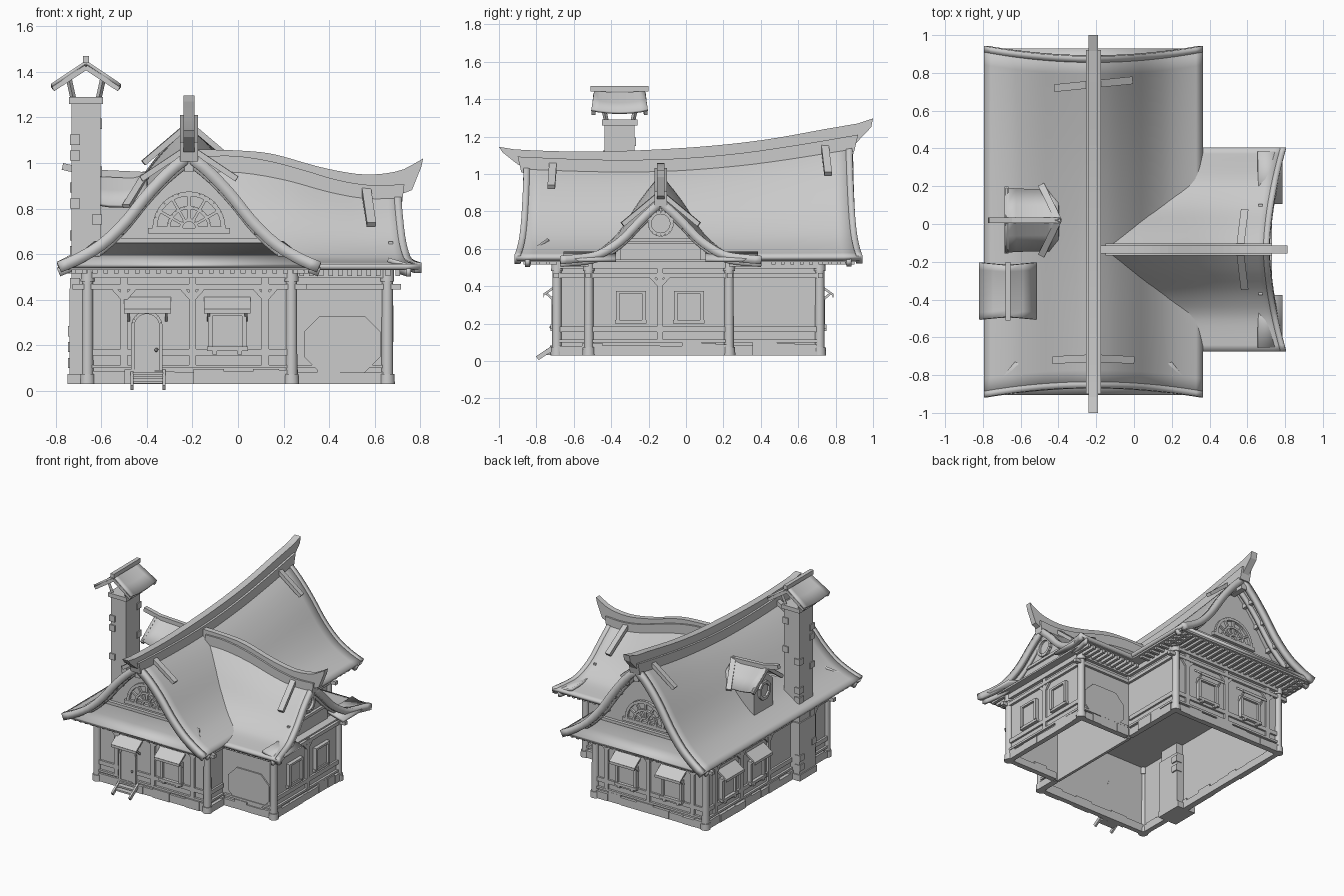
import bpy, bmesh, math, random
from mathutils import Matrix, Vector

if "Cube" in bpy.data.objects:
    bpy.data.objects.remove(bpy.data.objects["Cube"], do_unlink=True)
random.seed(4)
GREY = (0.6, 0.6, 0.6, 1)
mat = bpy.data.materials.new("plain grey")
mat.use_nodes = True
mat.diffuse_color = GREY
mat.node_tree.nodes["Principled BSDF"].inputs["Base Color"].default_value = GREY


# ---- helpers ----
def done(bm, name, M=None, thick=0, smooth=False, recalc=True):
    if recalc:
        bmesh.ops.recalc_face_normals(bm, faces=bm.faces)
    if M:
        bm.transform(M)
    me = bpy.data.meshes.new(name)
    bm.to_mesh(me)
    bm.free()
    me.materials.append(mat)
    ob = bpy.data.objects.new(name, me)
    bpy.context.collection.objects.link(ob)
    if thick:
        mod = ob.modifiers.new("thickness", "SOLIDIFY")
        mod.thickness, mod.offset = thick, -1
    if smooth:
        bpy.ops.object.select_all(action="DESELECT")
        ob.select_set(True)
        bpy.context.view_layer.objects.active = ob
        bpy.ops.object.shade_smooth_by_angle(angle=0.6)
    return ob


def box(bm, x0, x1, y0, y1, z0, z1):
    mid = Matrix.Translation(((x0 + x1) / 2, (y0 + y1) / 2, (z0 + z1) / 2))
    bmesh.ops.create_cube(bm, size=1, matrix=mid @ Matrix.Diagonal((x1 - x0, y1 - y0, z1 - z0, 1)))


def beam(bm, p, q, w, h):
    p, q = Vector(p), Vector(q)
    rot = (q - p).to_track_quat("Y", "Z").to_matrix().to_4x4()
    bmesh.ops.create_cube(bm, size=1, matrix=Matrix.Translation((p + q) / 2) @ rot
                          @ Matrix.Diagonal((w, (q - p).length, h, 1)))


def prism(bm, pts, ext):
    face = bm.faces.new([bm.verts.new(p) for p in pts])
    out = bmesh.ops.extrude_face_region(bm, geom=[face])["geom"]
    bmesh.ops.translate(bm, vec=ext, verts=[v for v in out if isinstance(v, bmesh.types.BMVert)])


def shell(name, us, vs, fn, thick, M=None):
    bm = bmesh.new()
    g = [[bm.verts.new(fn(u, v)) for v in vs] for u in us]
    for i in range(len(us) - 1):
        for j in range(len(vs) - 1):
            bm.faces.new((g[i][j], g[i + 1][j], g[i + 1][j + 1], g[i][j + 1]))
    bm.normal_update()
    if sum(f.normal.z for f in bm.faces) < 0:
        bmesh.ops.reverse_faces(bm, faces=bm.faces)
    return done(bm, name, M, thick, True, False)


def span(a, b, n):
    return [a + (b - a) * i / n for i in range(n + 1)]


def curve(tab):
    def slope(k):
        a, b = tab[max(k - 1, 0)], tab[min(k + 1, len(tab) - 1)]
        return (b[1] - a[1]) / (b[0] - a[0])

    def f(s):
        i = max(0, min(len(tab) - 2, sum(t[0] <= s for t in tab) - 1))
        (a, p), (b, q) = tab[i], tab[i + 1]
        t, h = (s - a) / (b - a), b - a
        return ((2*t**3 - 3*t*t + 1) * p + (t**3 - 2*t*t + t) * h * slope(i)
                + (3*t*t - 2*t**3) * q + (t**3 - t*t) * h * slope(i + 1))
    return f


def frame(x, y, deg):
    return Matrix.Translation((x, y, 0)) @ Matrix.Rotation(math.radians(deg), 4, "Z")


# ---- main roof ----
CX, EAVE = -0.215, 0.56
sweep = curve([(0, 1), (.1, .84), (.2, .63), (.3, .38), (.4, .19), (.5, .07), (.58, 0)])
ridge = curve([(-.95, 1.06), (-.6, 1.045), (-.3, 1.04), (0, 1.05), (.4, 1.09), (.95, 1.18)])
ends = lambda d: (-.86 - .05 * (d / .58) ** 2, .88 + .055 * (d / .58) ** 2)
main_z = lambda d, y: EAVE + (ridge(y) - EAVE) * sweep(abs(d))
DS = span(-.58, .58, 32)


def main_point(d, t):
    a, b = ends(d)
    y = a + (b - a) * t
    return CX + d, y, main_z(d, y)


shell("main_roof", DS, span(0, 1, 20), main_point, .025)
for tag, e, s in (("front", 0, 1), ("back", 1, -1)):
    for nm, o0, o1, drop, th in (("barge_board", -.008, .025, -.006, .05), ("inner_trim", .05, .075, .02, .04)):
        def edge(d, o):
            y = ends(d)[e] + s * o
            return CX + d, y, main_z(d, y) - drop
        shell(f"{tag}_{nm}", DS, (o0, o1), edge, th)

# ---- wing roof ----
CY = -0.135
wsweep = curve([(0, 1), (.115, .67), (.215, .34), (.3, .15), (.365, .06), (.54, 0)])
wridge = curve([(-.2, 1.0), (0, 1.0), (.2, .965), (.4, .905), (.55, .875), (.7, .875), (.82, .885)])
wend = lambda d: .71 + .09 * (abs(d) / .54) ** 1.7
wing_z = lambda d, x: .557 + (wridge(x) - .557) * wsweep(abs(d))
WS = span(-.54, .54, 32)


def wing_point(d, t):
    x = -.15 + (wend(d) + .15) * t
    return x, CY + d, wing_z(d, x)


shell("wing_roof", WS, span(0, 1, 16), wing_point, .025)
for nm, o0, o1, drop, th in (("wing_barge_board", -.006, .025, -.005, .045), ("wing_inner_trim", .04, .06, .02, .035)):
    shell(nm, WS, (o0, o1), lambda d, o: (wend(d) - o, CY + d, wing_z(d, wend(d) - o) - drop), th)


# ---- upturned ridge beams and roof planks ----
def ridge_beam(name, top, bottom, place, ext, n=24):
    bm = bmesh.new()
    t, b = curve(top), curve(bottom)
    pts = [(s, t(s)) for s in span(top[0][0], top[-1][0], n)]
    pts += [(s, b(s)) for s in span(bottom[-1][0], bottom[0][0], n)]
    prism(bm, [place(*p) for p in pts], ext)
    done(bm, name)


ridge_beam("main_ridge", [(-1, 1.145), (-.9, 1.13), (-.5, 1.12), (0, 1.14), (.4, 1.18), (.8, 1.25), (.92, 1.27), (1, 1.297)],
           [(-.98, 1.115), (-.9, 1.05), (-.5, 1.03), (0, 1.04), (.5, 1.09), (.9, 1.16), (.99, 1.25)],
           lambda s, z: (CX - .025, s, z), (.05, 0, 0))
ridge_beam("main_ridge_cap", [(y, ridge(y) + .035) for y in span(-.9, .92, 6)], [(y, ridge(y) - .05) for y in span(-.88, .9, 6)],
           lambda s, z: (CX - .04, s, z), (.08, 0, 0))
ridge_beam("wing_ridge", [(-.2, 1.06), (0, 1.055), (.15, 1.04), (.35, .985), (.5, .955), (.6, .95), (.72, .97), (.812, 1.02)],
           [(-.2, 1), (0, .99), (.2, .955), (.4, .895), (.55, .865), (.72, .865), (.77, .89), (.805, .985)],
           lambda s, z: (s, CY - .02, z), (0, .04, 0))
ridge_beam("wing_ridge_cap", [(x, wridge(x) + .03) for x in span(-.15, .73, 6)], [(x, wridge(x) - .05) for x in span(-.15, .72, 6)],
           lambda s, z: (s, CY - .033, z), (0, .066, 0))
bm = bmesh.new()
for s in (-1, 1):
    beam(bm, (CX, -.71, 1.07), (CX + s * .21, -.72, .93), .04, .025)
    beam(bm, (CX, .74, 1.17), (CX + s * .2, .74 + s * .02, 1.0), .04, .025)
    beam(bm, (.56, CY, .9), (.585, CY + s * .205, .73), .04, .025)
done(bm, "roof_planks")


# ---- gable walls, skirts and fan windows ----
def gable(tag, M, peak, depth, reach):
    bm = bmesh.new()
    zf = lambda d: EAVE + (peak - EAVE) * sweep(abs(d)) - .03
    ds = span(-.42, .42, 20)
    prism(bm, [(d, -depth, zf(d)) for d in ds] + [(.42, -depth, .55), (-.42, -depth, .55)], (0, .04, 0))
    done(bm, tag + "_gable_wall", M)
    shell(tag + "_skirt_roof", (0, 1), (0, .5, 1),
          lambda s, t: ((s - .5) * (1.13 - .3 * t), -reach + (reach - depth) * t, .557 + .1 * t - .04 * t * (1 - t)), .02, M)
    bm = bmesh.new()
    z0, y = .715, -depth - .008
    for r, n, w in ((.15, 20, .02), (.09, 14, .015), (.035, 8, .015)):
        arc = [(r * math.cos(a), y, z0 + r * math.sin(a)) for a in span(0, math.pi, n)]
        for p, q in zip(arc, arc[1:]):
            beam(bm, p, q, .022, w)
    for a in span(0, math.pi, 6):
        beam(bm, (.035 * math.cos(a), y, z0 + .035 * math.sin(a)), (.15 * math.cos(a), y, z0 + .15 * math.sin(a)), .018, .012)
    box(bm, -.18, .18, y - .012, y + .02, z0 - .025, z0)
    box(bm, -.37, .37, y - .015, y + .02, .65, .67)
    done(bm, tag + "_fan_window", M)
    bm = bmesh.new()  # purlin ends below the overhang
    for s in (-1, 1):
        for d in (.1, .2, .3, .4):
            box(bm, s * d - .012, s * d + .012, -depth - .1, -depth, zf(d) - .03, zf(d))
    box(bm, -.02, .02, -depth - .12, -depth, zf(0) - .06, zf(0))
    done(bm, tag + "_purlins", M)


gable("front", frame(CX, 0, 0), 1.05, .74, .905)
gable("back", frame(CX, 0, 180), 1.15, .77, .93)
bm = bmesh.new()
ds = span(-.4, .4, 18)
prism(bm, [(.62, CY + d, wing_z(d, .7) - .025) for d in ds] + [(.62, CY + .4, .5), (.62, CY - .4, .5)], (.04, 0, 0))
box(bm, .66, .672, CY - .215, CY + .215, .505, .63)
box(bm, .66, .68, CY - .24, CY + .24, .635, .655)
ring = [(.668, CY + .06 * math.cos(a), .735 + .06 * math.sin(a)) for a in span(0, 2 * math.pi, 16)]
for p, q in zip(ring, ring[1:]):
    beam(bm, p, q, .02, .02)
done(bm, "wing_gable_wall")
for s, tag in ((-1, "front"), (1, "back")):
    shell(f"wing_{tag}_return_eave", (.24, .52), (.66, .785), lambda d, x: (x, CY + s * d, .585 - (x - .66) * .3), .02)

# ---- walls, soffits, rafters ----
for nm, a in (("main_walls", (-.665, .24, -.69, .715)), ("wing_walls", (.22, .655, -.52, .23))):
    bm = bmesh.new()
    box(bm, *a, .03, .53)
    bmesh.ops.recalc_face_normals(bm, faces=bm.faces)
    bmesh.ops.delete(bm, geom=[f for f in bm.faces if abs(f.normal.z) > .5], context="FACES")
    done(bm, nm, thick=.015, recalc=False)
bm = bmesh.new()
box(bm, -.775, .345, -.89, .915, .53, .545)
box(bm, .2, .73, -.655, .385, .53, .542)
done(bm, "soffits")
bm = bmesh.new()
for x in span(-.72, .3, 22):
    box(bm, x - .01, x + .01, -.87, -.69, .515, .532)
    box(bm, x - .01, x + .01, .715, .9, .515, .532)
for y in span(-.84, .87, 34):
    box(bm, -.76, -.66, y - .01, y + .01, .515, .532)
    if y > .42 or y < -.69:
        box(bm, .24, .33, y - .01, y + .01, .515, .532)
for x in span(.28, .7, 10):
    box(bm, x - .01, x + .01, -.64, -.52, .505, .532)
    box(bm, x - .01, x + .01, .23, .37, .505, .532)
done(bm, "rafter_ends")
bm = bmesh.new()
for x, y in ((-.66, -.69), (.235, -.69), (-.66, .715), (.235, .715), (.655, -.52), (.655, .23)):
    for r, z0, z1 in ((.026, .03, .5), (.034, .03, .075), (.031, .48, .53)):
        bmesh.ops.create_cone(bm, cap_ends=True, segments=14, radius1=r, radius2=r * .94, depth=z1 - z0,
                              matrix=Matrix.Translation((x, y, (z0 + z1) / 2)))
done(bm, "columns", smooth=True)


def dress(tag, M, u0, u1, posts=(), jut=0, lower=True, octagon=False):
    bm = bmesh.new()
    u = u0
    while u < u1 - .01:  # foundation stones
        v = min(u1, u + random.uniform(.07, .14))
        box(bm, u, v, -random.uniform(.014, .024), .02, .03, random.uniform(.08, .1))
        u = v
    box(bm, u0, u1, -.016, .01, .1, .115)
    box(bm, u0 - jut, u1 + jut, -.018, .01, .445, .47)
    box(bm, u0, u1, -.022, .01, .495, .53)
    if lower:
        box(bm, u0, u1, -.014, .01, .155, .185)
    for p in posts:
        box(bm, p - .016, p + .016, -.015, .01, .1, .5)
        for s in (-1, 1):
            beam(bm, (p, -.004, .4), (p + s * .045, -.004, .45), .02, .02)
    if octagon:
        c, hu, hz, k = (u0 + u1) / 2, (u1 - u0) / 2 - .03, .125, .07
        prism(bm, [(c + a, -.01, .205 + b) for a, b in ((hu, hz - k), (hu - k, hz), (k - hu, hz), (-hu, hz - k),
              (-hu, k - hz), (k - hu, -hz), (hu - k, -hz), (hu, k - hz))], (0, .02, 0))
    done(bm, tag + "_timbers", M)


F, B, L = frame(0, -.69, 0), frame(0, .715, 180), frame(-.665, 0, -90)
R = frame(.655, 0, 90)
dress("front", F, -.665, .24, (-.5, -.2, .12), .06)
dress("back", B, -.24, .665, (-.14, .2, .56), .06)
dress("left", L, -.715, .69, (-.62, -.32, 0, .52))
dress("wing_end", R, -.52, .23, (-.14,))
dress("wing_front", frame(0, -.52, 0), .26, .655, (), .06, False, True)
dress("wing_back", frame(0, .23, 180), -.655, -.26, (), .06, False, True)
dress("back_right", frame(.24, 0, 90), .25, .715)
dress("front_right", frame(.24, 0, 90), -.69, -.53)


def awning(bm, u, w):
    beam(bm, (u, .005, .408), (u, -.07, .355), w, .012)
    beam(bm, (u, -.068, .35), (u, -.073, .35), w, .02)
    for s in (-1, 1):
        beam(bm, (u + s * (w / 2 - .02), 0, .31), (u + s * (w / 2 - .02), -.055, .36), .012, .012)


def window(tag, M, u, hood=True, w=.075, z0=.19, z1=.34):
    bm = bmesh.new()
    box(bm, u - w, u + w, -.012, .01, z0, z1)
    for s in (-1, 1):
        box(bm, u + s * w - .01, u + s * w + .01, -.028, .01, z0, z1)
        if hood:
            box(bm, u + s * .055 - .01, u + s * .055 + .01, -.035, .01, z0 - .03, z0 - .01)
    box(bm, u - w - .015, u + w + .015, -.035 if hood else -.022, .01, z0 - .015, z0 + .005)
    box(bm, u - w - .01, u + w + .01, -.028, .01, z1 - .01, z1 + .005)
    if hood:
        awning(bm, u, .205)
    done(bm, tag + "_window", M)


for tag, M, u in (("front", F, -.047), ("back_a", B, .4), ("back_b", B, .03), ("left_a", L, -.48), ("left_b", L, -.15)):
    window(tag, M, u)
for tag, u in (("wing_a", -.295), ("wing_b", .015)):
    window(tag, R, u, False, .07, .215, .37)

# ---- arched door and steps ----
bm = bmesh.new()
arch = [(-.4 + .062 * math.cos(a), -.018, .283 + .062 * math.sin(a)) for a in span(0, math.pi, 12)]
outline = [(-.338, -.018, .09)] + arch + [(-.462, -.018, .09)]
prism(bm, outline, (0, .03, 0))
for p, q in zip(outline, outline[1:]):
    beam(bm, p, q, .014, .014)
bmesh.ops.create_icosphere(bm, subdivisions=1, radius=.01, matrix=Matrix.Translation((-.358, -.03, .18)))
awning(bm, -.397, .205)
done(bm, "door", F)
bm = bmesh.new()
for i in range(3):
    box(bm, -.46, -.33, -.77 + .022 * i, -.7 + .01 * i, .032 + .02 * i, .044 + .02 * i)
for x in (-.465, -.325):
    beam(bm, (x, -.795, .015), (x, -.69, .085), .014, .024)
done(bm, "steps")

# ---- chimney with its own little roof ----
bm = bmesh.new()
HX, HY = -.667, -.355
box(bm, HX - .063, HX + .063, HY - .08, HY + .08, .03, 1.27)
box(bm, HX - .072, HX + .07, HY - .092, HY + .092, .03, .45)
box(bm, HX - .074, HX + .074, HY - .095, HY + .095, 1.26, 1.29)
box(bm, HX - .08, HX + .07, HY - .1, HY + .1, .03, .075)
for i in range(16):  # protruding corner stones
    z, sx, sy = .1 + i * .07, random.choice((-1, 1)), random.choice((-1, 1))
    g = .012 if z < .42 else .003
    x, y = HX + sx * (.045 + g), HY + sy * (.06 + g)
    box(bm, x - .022, x + .022, y - .025, y + .025, z, z + .045)
for sx in (-1, 1):
    for sy in (-1, 1):
        beam(bm, (HX + sx * .055, HY + sy * .07, 1.28), (HX + sx * .075, HY + sy * .09, 1.37), .018, .018)
beam(bm, (HX, HY - .155, 1.455), (HX, HY + .155, 1.455), .028, .03)
for sy in (-1, 1):
    for sx in (-1, 1):
        beam(bm, (HX, HY + sy * .13, 1.42), (HX + sx * .145, HY + sy * .14, 1.325), .02, .022)
done(bm, "chimney")
shell("chimney_roof", (-.153, -.08, 0, .08, .153), span(-1, 1, 8),
      lambda u, v: (HX + u, HY + v * (.135 + .1 * abs(u)), 1.435 - .67 * abs(u) + .015 * v * v), .014)

# ---- dormer on the left slope ----
DY = .02
bm = bmesh.new()
prism(bm, [(-.645, DY + a, z) for a, z in ((-.11, .6), (.11, .6), (.11, .83), (0, .92), (-.11, .83))], (.25, 0, 0))
octo = [(-.65, DY + .06 * math.cos(a), .78 + .06 * math.sin(a)) for a in span(.3927, .3927 + 2 * math.pi, 8)]
for p, q in zip(octo, octo[1:]):
    beam(bm, p, q, .02, .02)
done(bm, "dormer_wall")
shell("dormer_roof", (-.165, -.08, 0, .08, .165), span(-.68, -.4, 5),
      lambda u, x: (x, DY + u * (1 + max(0, -.55 - x) * .3), .94 - .75 * abs(u) + 1.2 * (x + .53) ** 2), .015)
bm = bmesh.new()
beam(bm, (-.77, DY, .985), (-.64, DY, .955), .03, .03)
beam(bm, (-.65, DY, .957), (-.39, DY, .945), .03, .03)
for s in (-1, 1):
    beam(bm, (-.4, DY, .955), (-.49, DY + s * .185, .81), .035, .018)
    beam(bm, (-.675, DY, .95), (-.675, DY + s * .17, .825), .02, .025)
done(bm, "dormer_beams")
